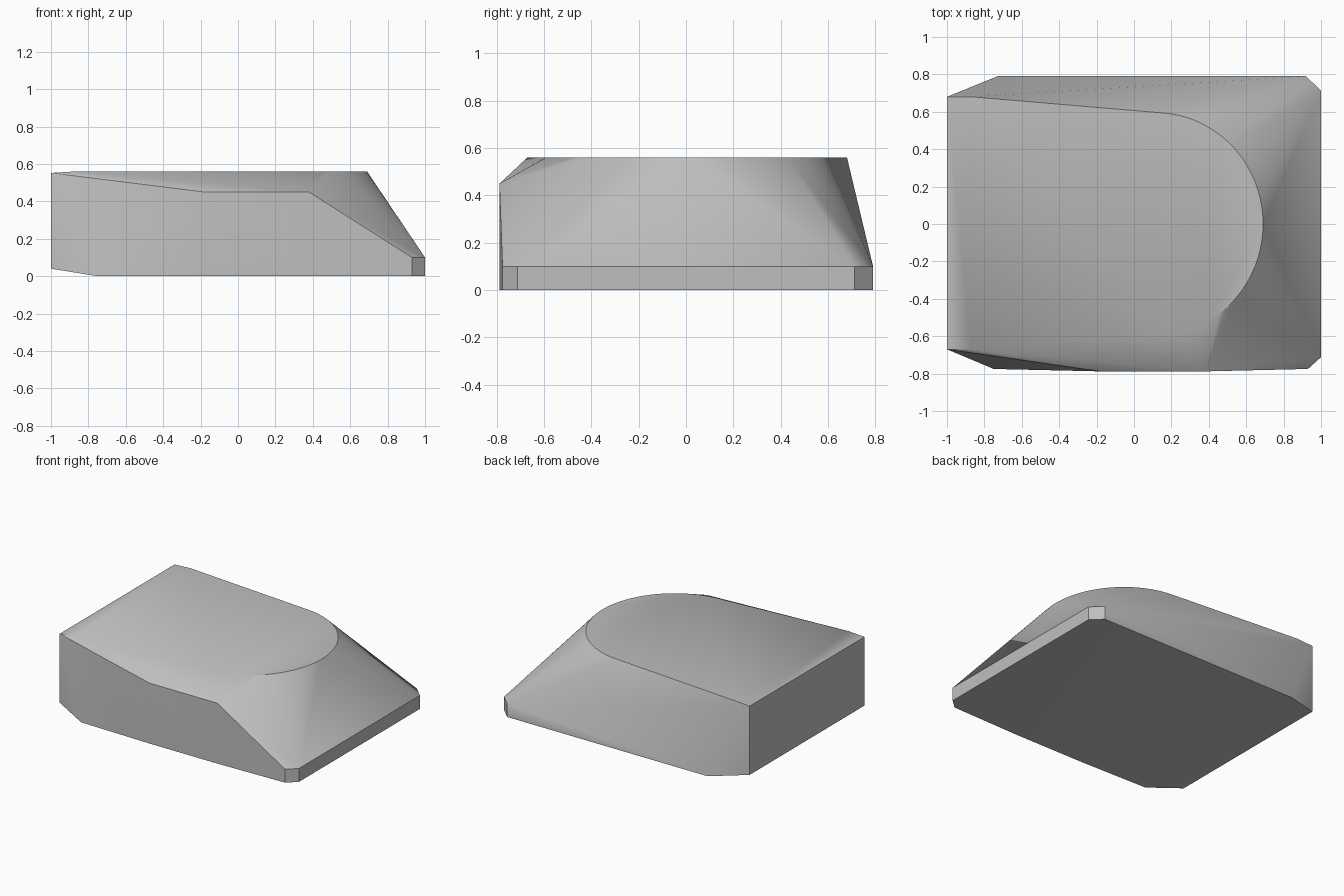
import bpy, bmesh, math

cube = bpy.data.objects.get("Cube")
if cube:
    bpy.data.objects.remove(cube, do_unlink=True)

TOP, LIP = 0.56, 0.10

# Plain grey material
grey = bpy.data.materials.new("plain grey")
grey.use_nodes = True
colour = (0.52, 0.52, 0.52, 1)
grey.diffuse_color = colour
grey.node_tree.nodes["Principled BSDF"].inputs["Base Color"].default_value = colour

points = []

# Low lip with clipped corners at the right-hand end
for x, y in [(0.93, -0.775), (1, -0.712), (1, 0.712), (0.92, 0.79)]:
    points += [(x, y, 0), (x, y, LIP)]

# Clipped base corners and the flat, slightly raised end wall
points += [(-0.75, -0.775, 0), (-0.73, 0.79, 0)]
for y in (-0.67, 0.68):
    points += [(-1, y, 0.04), (-1, y, 0.552), (-0.87, y, TOP)]

# Bulging front wall, tall over its middle
for x in (-0.18, 0.38):
    points += [(x, -0.788, 0), (x, -0.788, 0.45)]

# Rounded nose of the flat top
STEPS = 48
for i in range(STEPS + 1):
    a = math.radians(-85 + 170 * i / STEPS)
    points.append((0.115 + 0.575 * math.cos(a), 0.595 * math.sin(a), TOP))

# Wrap the outline points in one convex body
bm = bmesh.new()
for p in points:
    bm.verts.new(p)
hull = bmesh.ops.convex_hull(bm, input=bm.verts[:])
loose = [v for v in bm.verts if not v.link_faces]
bmesh.ops.delete(bm, geom=loose, context='VERTS')
bmesh.ops.dissolve_limit(bm, angle_limit=math.radians(0.3),
                         verts=bm.verts[:], edges=bm.edges[:])
bmesh.ops.recalc_face_normals(bm, faces=bm.faces[:])

mesh = bpy.data.meshes.new("wedge_body")
bm.to_mesh(mesh)
bm.free()
mesh.materials.append(grey)
body = bpy.data.objects.new("wedge_body", mesh)
bpy.context.collection.objects.link(body)

# Soft shading on shallow edges, crisp on the rest
bpy.context.view_layer.objects.active = body
body.select_set(True)
bpy.ops.object.shade_smooth_by_angle(angle=math.radians(30))
